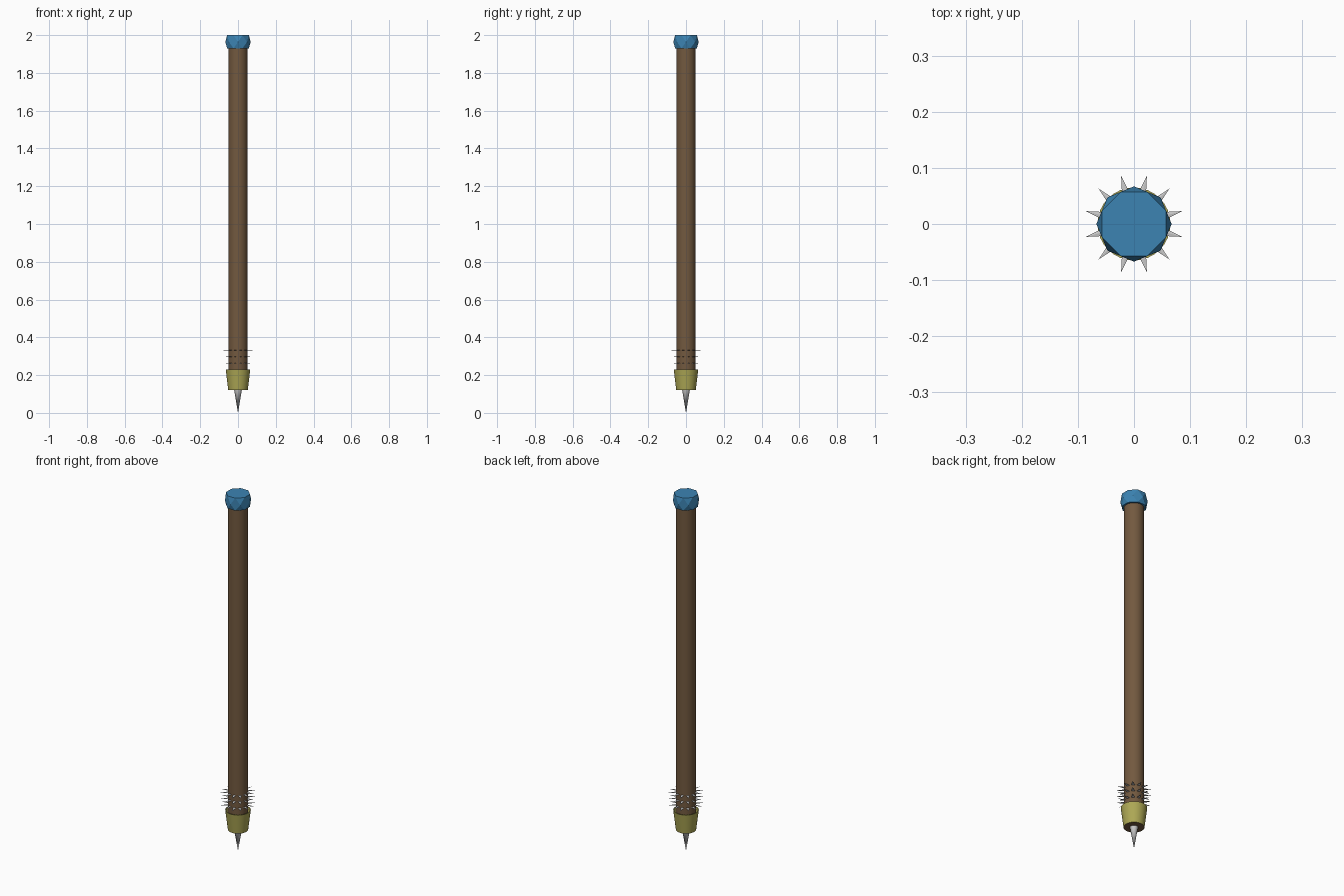
import bpy, bmesh
from math import cos, sin, pi, radians
from mathutils import Vector, Matrix

if "Cube" in bpy.data.objects:
    bpy.data.objects.remove(bpy.data.objects["Cube"])


def material(name, rgb):
    m = bpy.data.materials.new(name)
    m.diffuse_color = (*rgb, 1)
    m.use_nodes = True
    m.node_tree.nodes["Principled BSDF"].inputs["Base Color"].default_value = m.diffuse_color
    return m


def finish(name, bm, mat=None, smooth=False):
    bmesh.ops.recalc_face_normals(bm, faces=bm.faces)
    me = bpy.data.meshes.new(name)
    bm.to_mesh(me)
    bm.free()
    ob = bpy.data.objects.new(name, me)
    bpy.context.collection.objects.link(ob)
    if mat:
        me.materials.append(mat)
    if smooth:
        bpy.ops.object.select_all(action='DESELECT')
        bpy.context.view_layer.objects.active = ob
        ob.select_set(True)
        bpy.ops.object.shade_smooth_by_angle(angle=radians(35))
    return ob


def cone(name, r_low, r_high, z_low, z_high, sides, mat=None):
    bm = bmesh.new()
    bmesh.ops.create_cone(bm, cap_ends=True, segments=sides, radius1=r_low,
                          radius2=r_high, depth=z_high - z_low,
                          matrix=Matrix.Translation((0, 0, (z_low + z_high) / 2)))
    return finish(name, bm, mat, smooth=True)


wood = material("wood", (0.17, 0.10, 0.05))
brass = material("brass", (0.42, 0.39, 0.09))
blue = material("blue_gem", (0.045, 0.23, 0.45))

# Wooden shaft and ground spike
cone("shaft", 0.05, 0.05, 0.12, 1.95, 32, wood)
cone("tip_spike", 0.0, 0.021, 0.0, 0.125, 16)

# Flared brass cup, open at the top
bm = bmesh.new()
profile = [(0.0495, 0.12), (0.0515, 0.12), (0.065, 0.23), (0.061, 0.23), (0.0495, 0.135)]
rings = [[bm.verts.new((r * cos(2 * pi * i / 32), r * sin(2 * pi * i / 32), z))
          for i in range(32)] for r, z in profile]
for k in range(len(rings)):
    a, b = rings[k], rings[(k + 1) % len(rings)]
    for i in range(32):
        j = (i + 1) % 32
        bm.faces.new((a[i], a[j], b[j], b[i]))
finish("collar", bm, brass, smooth=True)

# Faceted gem: three eight-sided rings, the middle one turned half a step
bm = bmesh.new()
gem = []
for r, z, off in [(0.062, 1.93, 0.5), (0.067, 1.963, 0), (0.062, 2.0, 0.5)]:
    gem.append([bm.verts.new((r * cos((i + off) * pi / 4), r * sin((i + off) * pi / 4), z))
                for i in range(8)])
low, mid, top = gem
bm.faces.new(low)
bm.faces.new(top)
for i in range(8):
    j = (i + 1) % 8
    for ring in (low, top):
        bm.faces.new((mid[i], mid[j], ring[i]))
        bm.faces.new((ring[i], ring[j], mid[j]))
finish("gem", bm, blue)

# Three rows of twelve thin, flattened barbs
for row, z in enumerate((0.262, 0.298, 0.332)):
    bm = bmesh.new()
    for k in range(12):
        rot = Matrix.Rotation(radians(15 + 30 * k), 3, 'Z')
        base = [bm.verts.new(rot @ Vector((0.047, y, z + h)))
                for y, h in ((-0.009, 0), (0, 0.0015), (0.009, 0), (0, -0.0015))]
        point = bm.verts.new(rot @ Vector((0.089, 0, z)))
        bm.faces.new(base)
        for i in range(4):
            bm.faces.new((base[i], base[(i + 1) % 4], point))
    finish(f"barb_ring_{row + 1}", bm)
